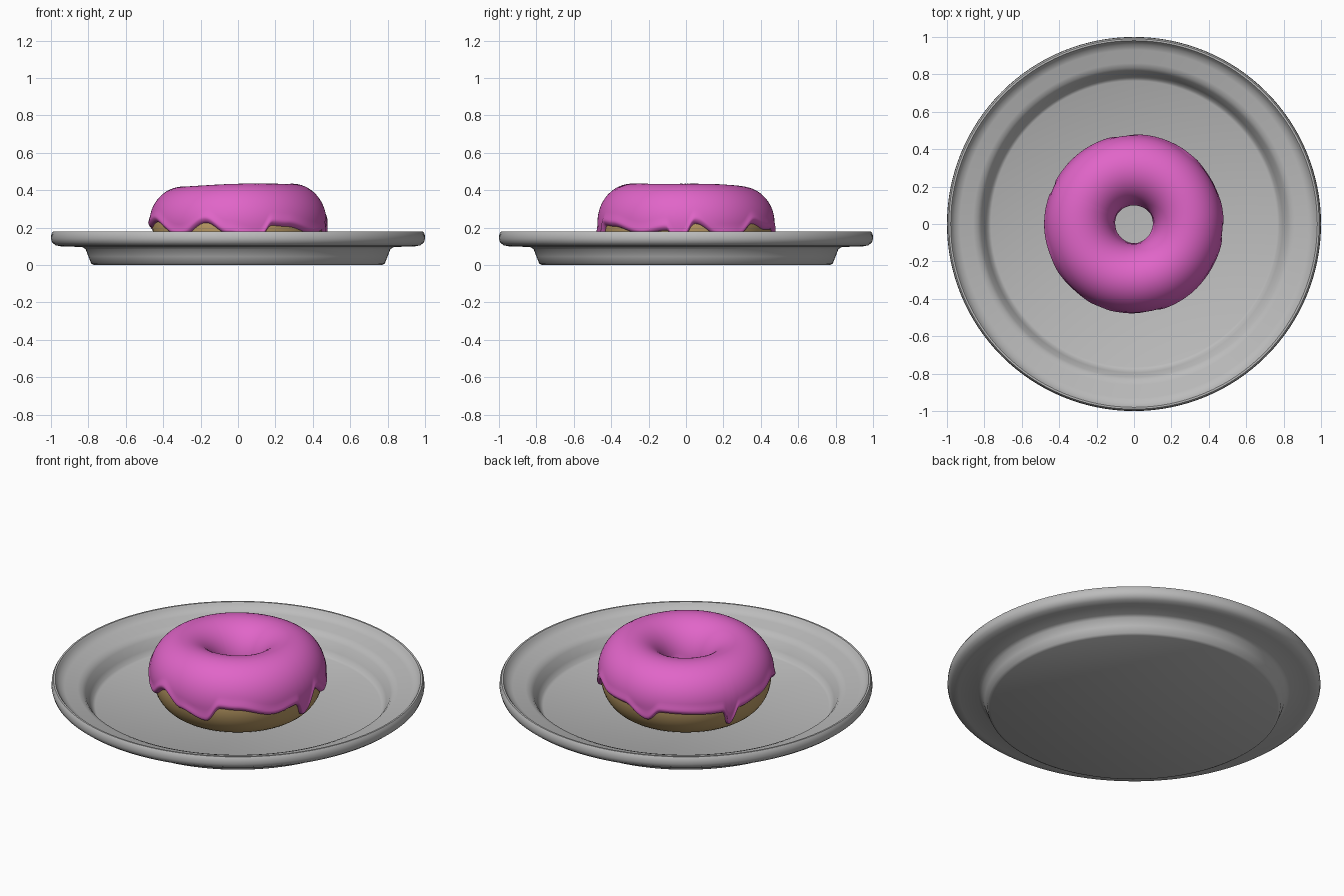
import bpy
from math import sin, cos, pi, radians, sqrt, hypot

if "Cube" in bpy.data.objects:
    bpy.data.objects.remove(bpy.data.objects["Cube"])


def material(name, color):
    mat = bpy.data.materials.new(name)
    mat.use_nodes = True
    mat.diffuse_color = (*color, 1)
    mat.node_tree.nodes["Principled BSDF"].inputs["Base Color"].default_value = (*color, 1)
    return mat


def ring_object(name, section, steps, mat, closed=False, sharp=40):
    """Sweep section(angle) -> list of (radius, z) around the z axis."""
    verts = []
    for i in range(steps):
        a = 2 * pi * i / steps
        verts += [(r * cos(a), r * sin(a), z) for r, z in section(a)]
    n = len(verts) // steps
    faces = []
    for i in range(steps):
        k = (i + 1) % steps
        for j in range(n if closed else n - 1):
            m = (j + 1) % n
            faces.append((i * n + j, k * n + j, k * n + m, i * n + m))
    if not closed:  # cap first and last rings
        faces.append([i * n for i in reversed(range(steps))])
        faces.append([i * n + n - 1 for i in range(steps)])
    mesh = bpy.data.meshes.new(name)
    mesh.from_pydata(verts, [], faces)
    mesh.materials.append(mat)
    obj = bpy.data.objects.new(name, mesh)
    bpy.context.collection.objects.link(obj)
    bpy.ops.object.select_all(action="DESELECT")
    obj.select_set(True)
    bpy.context.view_layer.objects.active = obj
    bpy.ops.object.shade_smooth_by_angle(angle=radians(sharp))
    return obj


plate_grey = material("plate grey", (0.5, 0.5, 0.5))
dough_tan = material("dough tan", (0.5, 0.33, 0.13))
icing_pink = material("icing pink", (0.75, 0.13, 0.58))

# Plate: lathed from the underside, round the lip, down to the well
plate_profile = [
    (0.77, 0.0), (0.785, 0.008), (0.8, 0.045), (0.815, 0.085), (0.835, 0.097),
    (0.94, 0.098), (0.975, 0.105), (0.994, 0.12), (1.0, 0.14), (0.998, 0.165),
    (0.99, 0.178), (0.98, 0.178), (0.972, 0.168), (0.96, 0.15), (0.93, 0.138),
    (0.86, 0.128), (0.835, 0.118), (0.818, 0.1), (0.795, 0.055), (0.78, 0.028),
    (0.765, 0.02)]
ring_object("plate", lambda a: plate_profile, 128, plate_grey, sharp=50)

# Dough ring: an upright elliptical torus resting in the well
RING, HALF_WIDTH, HALF_HEIGHT, MID_Z = 0.29, 0.167, 0.188, 0.2


def dough_point(t, out=0.0):
    return (RING + (HALF_WIDTH + out) * cos(t), MID_Z + (HALF_HEIGHT + out) * sin(t))


ring_object("donut_dough",
            lambda a: [dough_point(2 * pi * j / 40) for j in range(40)],
            96, dough_tan, closed=True)

# Lower edge of the icing: angle in degrees -> height, with lobes and drips
edge = [(-77, .125), (-67, .21), (-56, .205), (-30, .165), (-13, .185), (-5, .10),
        (6, .22), (24, .15), (36, .15), (50, .22), (65, .19), (81, .19), (98, .125),
        (108, .185), (150, .175), (156, .08), (162, .18), (181, .2), (200, .23),
        (229, .15), (248, .225), (264, .165), (283, .125)]


def edge_height(a):
    d = (a * 180 / pi + 77) % 360 - 77
    for (d0, z0), (d1, z1) in zip(edge, edge[1:]):
        if d0 <= d <= d1:
            f = (d - d0) / (d1 - d0)
            return z0 + (z1 - z0) * (1 - cos(pi * f)) / 2


ICING_ROWS = 48


def icing_section(a):
    z_edge = edge_height(a)
    start = (z_edge - MID_Z) / HALF_HEIGHT
    end = pi + 0.1 + 0.15 * sin(3 * a)
    points = []
    for j in range(ICING_ROWS + 1):
        # Rows bunch together at both borders to round the bead
        t = start + (end - start) * (1 - cos(pi * j / ICING_ROWS)) / 2
        gap = min(t - start, end - t) * 0.18
        rounding = sqrt(max(0, 1 - (1 - min(1, gap / 0.022)) ** 2))
        bead = 0.007 * max(0, 1 - abs(gap - 0.022) / 0.03)
        up = max(0, sin(t))
        thick = (0.018 + 0.024 * up + bead) * rounding - 0.003
        r, z = dough_point(t, thick)
        # Gentle uneven top
        z += 0.009 * up * cos(a + radians(35)) + 0.002 * up * sin(3 * a)
        points.append((r, z))
    # Return along the inside of the dough so the icing is a closed shell
    for j in range(1, 8):
        points.append(dough_point(end + (start - end) * j / 8, -0.012))
    return points


ring_object("icing", icing_section, 288, icing_pink, closed=True, sharp=60)
